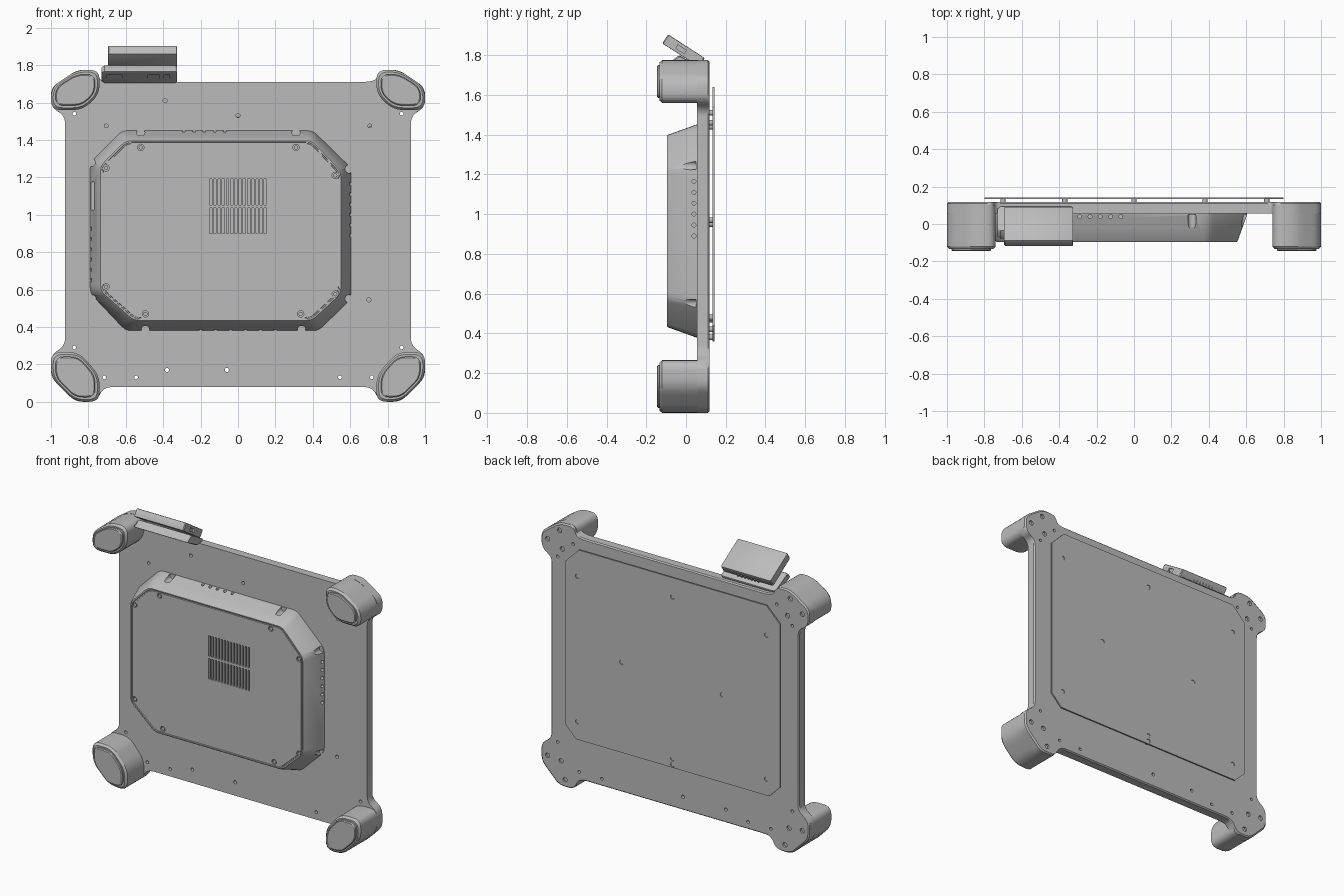
import bpy, bmesh, math
from mathutils import Matrix, Vector

cube = bpy.data.objects.get("Cube")
if cube:
    bpy.data.objects.remove(cube)

grey = bpy.data.materials.new("plain_grey")
grey.use_nodes = True
grey.diffuse_color = (0.5, 0.5, 0.5, 1)
grey.node_tree.nodes["Principled BSDF"].inputs["Base Color"].default_value = (0.5, 0.5, 0.5, 1)


# Helpers
def finish(name, bm):
    bmesh.ops.recalc_face_normals(bm, faces=bm.faces)
    mesh = bpy.data.meshes.new(name)
    bm.to_mesh(mesh)
    bm.free()
    mesh.materials.append(grey)
    obj = bpy.data.objects.new(name, mesh)
    bpy.context.collection.objects.link(obj)
    return obj


def rounded(points, radius, steps=5):
    """Replace each polygon corner by a short curve."""
    pts = [Vector(p) for p in points]
    out = []
    for i, p in enumerate(pts):
        a, b = pts[i - 1] - p, pts[(i + 1) % len(pts)] - p
        start = p + a.normalized() * min(radius, a.length * 0.45)
        end = p + b.normalized() * min(radius, b.length * 0.45)
        for k in range(steps + 1):
            t = k / steps
            out.append(start * (1 - t) ** 2 + p * 2 * t * (1 - t) + end * t * t)
    return out


def shrink(points, amount):
    """Move an outline towards its middle by a fixed width."""
    lo = [min(p[i] for p in points) for i in (0, 1)]
    hi = [max(p[i] for p in points) for i in (0, 1)]
    return [Vector([(lo[i] + hi[i]) / 2 + (p[i] - (lo[i] + hi[i]) / 2)
                    * (1 - 2 * amount / (hi[i] - lo[i])) for i in (0, 1)]) for p in points]


def loft(name, rings, axis="y"):
    """Skin a stack of (outline, depth) rings and cap both ends."""
    bm = bmesh.new()
    place = {"y": lambda p, d: (p[0], d, p[1]), "x": lambda p, d: (d, p[0], p[1])}[axis]
    loops = [[bm.verts.new(place(p, d)) for p in outline] for outline, d in rings]
    for a, b in zip(loops, loops[1:]):
        for i in range(len(a)):
            j = (i + 1) % len(a)
            bm.faces.new((a[i], a[j], b[j], b[i]))
    bm.faces.new(loops[0])
    bm.faces.new(loops[-1])
    return finish(name, bm)


def add_rod(bm, centre, radius, length, axis="Y", sides=16):
    turn = {"X": Matrix.Rotation(math.pi / 2, 4, "Y"),
            "Y": Matrix.Rotation(math.pi / 2, 4, "X"), "Z": Matrix()}[axis]
    bmesh.ops.create_cone(bm, cap_ends=True, segments=sides, radius1=radius, radius2=radius,
                          depth=length, matrix=Matrix.Translation(centre) @ turn)


def add_box(bm, centre, size, tilt=0):
    bmesh.ops.create_cube(bm, size=1, matrix=Matrix.Translation(centre)
                          @ Matrix.Rotation(tilt, 4, "X") @ Matrix.Diagonal((*size, 1)))


def carve(obj, bm):
    cutter = finish("cutter", bm)
    cutter.hide_render = True
    mod = obj.modifiers.new("cut", "BOOLEAN")
    mod.operation, mod.solver, mod.object = "DIFFERENCE", "EXACT", cutter
    graph = bpy.context.evaluated_depsgraph_get()
    result = bpy.data.meshes.new_from_object(obj.evaluated_get(graph))
    obj.modifiers.clear()
    obj.data = result
    bpy.data.objects.remove(cutter)


def mirror(points):
    return [(-x, z) for x, z in reversed(points)]


# Mounting plate with an ear at each corner
left = [(-.69, 1.71), (-.74, 1.72), (-.76, 1.775), (-.86, 1.775), (-1, 1.68), (-1, 1.575),
        (-.925, 1.53), (-.925, .3), (-1, .25), (-1, .13), (-.87, 0), (-.76, 0),
        (-.73, .06), (-.69, .08)]
edge = rounded(left + mirror(left), 0.04)
plate = loft("mounting_plate", [(edge, .055), (edge, .11), (shrink(edge, .008), .118)])

# Through holes and countersunk bolt holes in the plate
bm = bmesh.new()
for x, z in [(.76, 1.655), (.705, 1.475), (.875, 1.54), (.875, .29), (.715, .13), (.545, .13)]:
    for s in (-1, 1):
        add_rod(bm, (s * x, .09, z), .01, .2)
for x, z in [(0, 1.53), (.7, .545), (-.39, 1.61), (-.38, .17), (-.06, .17)]:
    add_rod(bm, (x, .09, z), .011, .2)
for s in (-1, 1):
    for x, z in [(.95, 1.64), (.86, 1.72), (.84, 1.6), (.95, .18), (.82, .05), (.85, .17)]:
        add_rod(bm, (s * x, .12, z), .016, .03)
carve(plate, bm)

# Corner feet with a stepped rubber cap
upper = [(-1, 1.56), (-.83, 1.56), (-.74, 1.645), (-.74, 1.775), (-.86, 1.775), (-1, 1.68)]
lower = [(-1, .265), (-.85, .265), (-.74, .14), (-.74, 0), (-.87, 0), (-1, .13)]
for level, shape in (("upper", upper), ("lower", lower)):
    for side, pts in (("right", shape), ("left", mirror(shape))):
        o = rounded(pts, 0.055, 7)
        loft(f"{level}_{side}_foot", [(o, .1), (o, -.12), (shrink(o, .012), -.134),
                                      (shrink(o, .02), -.134), (shrink(o, .02), -.128),
                                      (shrink(o, .024), -.128), (shrink(o, .024), -.14),
                                      (shrink(o, .03), -.145)])

# Electronics housing: tapered octagon with a recessed lid
base = [(-.79, .58), (-.6, .38), (.43, .38), (.605, .55), (.605, 1.25), (.4, 1.45),
        (-.62, 1.45), (-.79, 1.28)]
front = [(-.74, .59), (-.56, .43), (.4, .43), (.555, .575), (.555, 1.235), (.4, 1.4),
         (-.605, 1.4), (-.74, 1.265)]
f, b = rounded(front, .03, 3), rounded(base, .03, 3)
case = loft("housing", [(b, .06), (b, .05), (f, -.089), (shrink(f, .005), -.095),
                        (shrink(f, .012), -.095), (shrink(f, .013), -.088),
                        (shrink(f, .018), -.088), (shrink(f, .019), -.094)])

screws = [(-.705, 1.25), (-.52, 1.36), (.31, 1.36), (.52, 1.21), (.52, .575), (.335, .47),
          (-.495, .47), (-.705, .615)]
notches = [(-.785, 1.28), (-.52, 1.44), (.31, 1.44), (.595, 1.245), (.595, .55), (.34, .385),
           (-.495, .385), (-.78, .55)]
bm = bmesh.new()
for x, z in screws:
    add_rod(bm, (x, -.095, z), .017, .03)
for x, z in notches:
    add_rod(bm, (x, .015, z), .022, .07)
# Ventilation slots in two rows
for i in range(14):
    for z in (.968, 1.122):
        add_box(bm, (-.146 + i * .0225, -.095, z), (.013, .05, .138))
# Small openings along the walls and a port recess
for i in range(6):
    add_rod(bm, (.6, .04, .89 + i * .055), .01, .06, "X")
    add_rod(bm, (-.2 + i * .08, .04, .385), .01, .06, "Z")
    add_rod(bm, (-.79, .04, .65 + i * .055), .01, .06, "X")
for i in range(5):
    add_rod(bm, (-.29 + i * .055, .04, 1.445), .01, .06, "Z")
add_box(bm, (-.79, .01, 1.1), (.04, .05, .15))
carve(case, bm)

# Lid screw heads
bm = bmesh.new()
for x, z in screws:
    add_rod(bm, (x, -.085, z), .011, .012)
finish("lid_screws", bm)

# Fan disc behind the slots
bm = bmesh.new()
add_rod(bm, (0, -.071, 1.045), .148, .01, sides=40)
finish("fan_disc", bm)

# Thin back panel held off the plate by spacers
outline = [(-.8, .44), (-.72, .36), (.72, .36), (.8, .44), (.8, 1.54), (.7, 1.64),
           (-.7, 1.64), (-.8, 1.54)]
panel = loft("back_panel", [(outline, .134), (outline, .143)])
bolts = [(.71, 1.46), (0, 1.51), (-.7, 1.44), (.38, .97), (-.37, .95), (.71, .48),
         (0, .38), (0, .42), (-.7, .47)]
bm = bmesh.new()
for x, z in bolts:
    add_rod(bm, (x, .14, z), .015, .03)
carve(panel, bm)
bm = bmesh.new()
for x, z in bolts:
    add_rod(bm, (x, .125, z), .014, .03)
finish("panel_spacers", bm)

# Tilted receiver unit on its bracket above the top edge
slab = rounded([(-.09, 1.905), (.095, 1.785), (.065, 1.74), (-.12, 1.86)], .008, 2)
unit = loft("receiver", [(shrink(slab, .005), -.695), (slab, -.69), (slab, -.33),
                         (shrink(slab, .005), -.325)], "x")
slope = math.atan2(-.12, .185)
bm = bmesh.new()
add_box(bm, (-.325, -.025, 1.83), (.02, .05, .02), slope)
carve(unit, bm)
wedge = rounded([(-.08, 1.765), (-.035, 1.8), (.095, 1.725), (.085, 1.705), (.03, 1.705)], .008, 2)
bracket = loft("receiver_bracket", [(shrink(wedge, .012), -.73), (wedge, -.715), (wedge, -.335),
                                    (shrink(wedge, .006), -.325)], "x")
bm = bmesh.new()
for i in range(7):
    add_box(bm, (-.59 + i * .025, .045, 1.755), (.012, .06, .04), slope)
finish("receiver_fins", bm)

# Underside sockets of the bracket
bm = bmesh.new()
for x, w in ((-.66, .08), (-.45, .06), (-.38, .03)):
    add_box(bm, (x, -.03, 1.735), (w, .04, .025), slope)
carve(bracket, bm)

# Smooth shading with sharp edges kept
for obj in bpy.context.collection.objects:
    if obj.type == "MESH" and obj.data.materials and obj.data.materials[0] == grey:
        bpy.ops.object.select_all(action="DESELECT")
        obj.select_set(True)
        bpy.context.view_layer.objects.active = obj
        bpy.ops.object.shade_smooth_by_angle(angle=math.radians(30))
